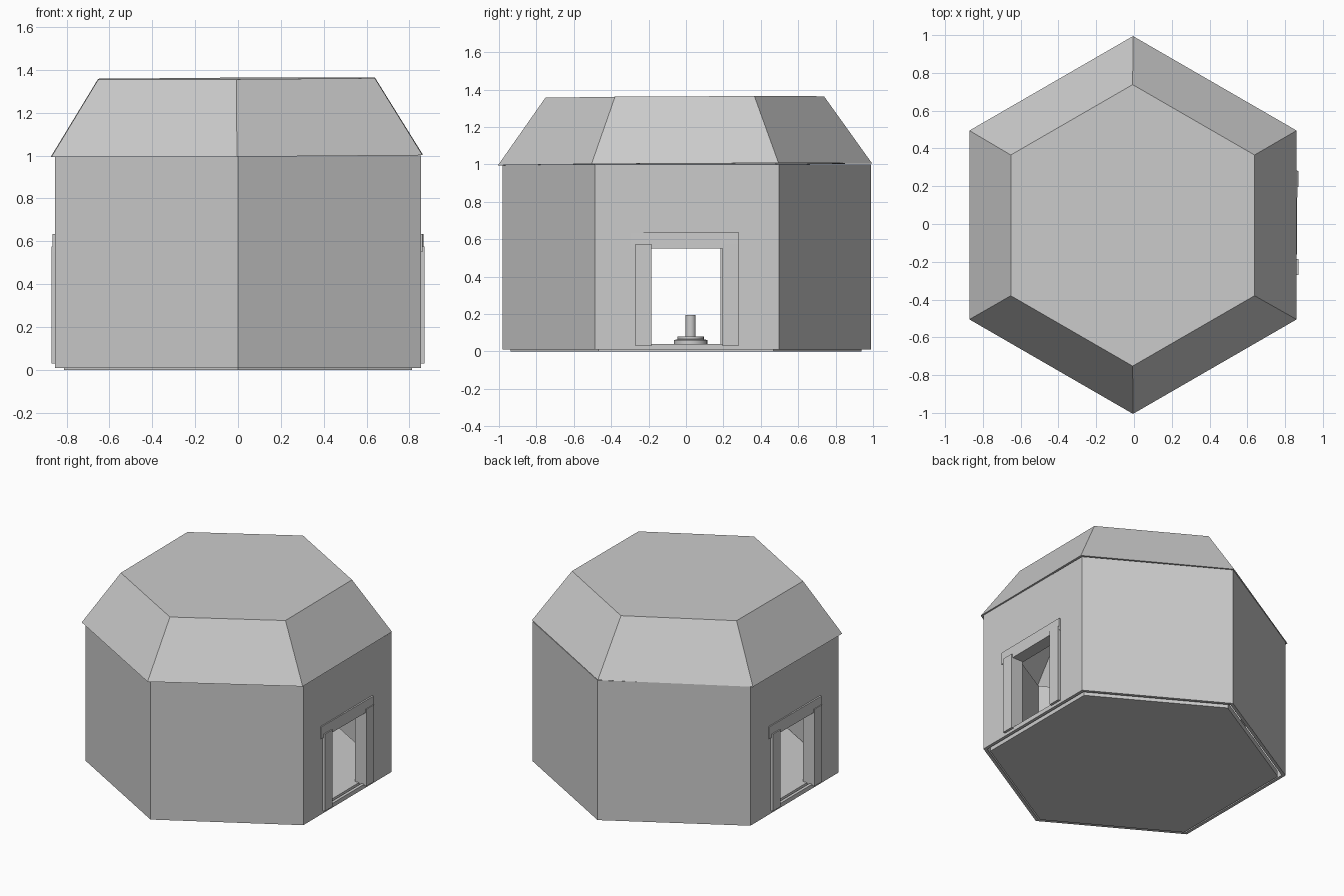
import bpy
import bmesh
from math import pi, radians, sin, cos

old = bpy.data.objects.get("Cube")
if old:
    bpy.data.objects.remove(old)

stone = bpy.data.materials.new("grey stone")
stone.use_nodes = True
COLOUR = (0.6, 0.6, 0.6, 1)
stone.diffuse_color = COLOUR
stone.node_tree.nodes["Principled BSDF"].inputs["Base Color"].default_value = COLOUR


def finish(name, bm):
    bmesh.ops.recalc_face_normals(bm, faces=bm.faces)
    mesh = bpy.data.meshes.new(name)
    bm.to_mesh(mesh)
    bm.free()
    mesh.materials.append(stone)
    obj = bpy.data.objects.new(name, mesh)
    bpy.context.scene.collection.objects.link(obj)
    return obj


def lathe(name, profile, sides, cap=False, closed=False):
    """Rings of (radius, height), with a corner on the y axis."""
    bm = bmesh.new()
    rings = []
    for r, z in profile:
        angles = [pi / 2 + 2 * pi * i / sides for i in range(sides)]
        rings.append([bm.verts.new((r * cos(a), r * sin(a), z)) for a in angles])
    pairs = list(zip(rings, rings[1:]))
    if closed:
        pairs.append((rings[-1], rings[0]))
    for low, high in pairs:
        for i in range(sides):
            j = (i + 1) % sides
            bm.faces.new((low[i], low[j], high[j], high[i]))
    if cap:
        bm.faces.new(rings[0])
        bm.faces.new(rings[-1])
    return finish(name, bm)


def box(name, low, high):
    bm = bmesh.new()
    bmesh.ops.create_cube(bm, size=1)
    for v in bm.verts:
        v.co = [(a + b) / 2 + c * (b - a) for a, b, c in zip(low, high, v.co)]
    return finish(name, bm)


# Thin hexagonal walls
walls = lathe("walls", [(0.985, 0.01), (0.985, 1.0), (0.96, 1.0), (0.96, 0.01)],
              6, closed=True)
walls.location.y = 0.005

# Doorways through both side walls
cutter = box("doorway_cutter", (-1.2, -0.2, 0.04), (1.2, 0.2, 0.59))
cutter.hide_render = True
cut = walls.modifiers.new("doorways", "BOOLEAN")
cut.operation = "DIFFERENCE"
cut.solver = "EXACT"
cut.object = cutter
bpy.context.view_layer.objects.active = walls
bpy.ops.object.modifier_apply(modifier=cut.name)
bpy.data.objects.remove(cutter)

# Floor slab
lathe("floor", [(0.937, 0), (0.937, 0.04)], 6, cap=True)

# Hollow roof with sloping sides and flat top
roof = lathe("roof", [(0.975, 1.0), (1.0, 1.0), (0.745, 1.36)], 6)
bm = bmesh.new()
bm.from_mesh(roof.data)
outer = [v for v in bm.verts if v.co.z > 1.3]
bm.faces.new(outer)
lower = [v for v in bm.verts if v.co.z < 1.1 and v.co.length < 1.4]
inner_rim = sorted(lower, key=lambda v: v.co.xy.length)[:6]
ceiling = [bm.verts.new((v.co.x * 0.75, v.co.y * 0.75, 1.34)) for v in inner_rim]
for v, top in zip(inner_rim, ceiling):
    edge = [e for e in v.link_edges if e.other_vert(v) in inner_rim]
    for e in edge:
        other = e.other_vert(v)
        k = inner_rim.index(other)
        if inner_rim.index(v) < k:
            bm.faces.new((v, other, ceiling[k], top))
bmesh.ops.contextual_create(bm, geom=[e for e in bm.edges if e.is_boundary])
bmesh.ops.recalc_face_normals(bm, faces=bm.faces)
bm.to_mesh(roof.data)
bm.free()
roof.rotation_euler = (radians(0.3), radians(-0.3), 0)

# Door frames, one turned half round for the opposite wall
for side, turn in (("left", 0), ("right", pi)):
    parts = [
        box(side + "_front_jamb", (0.78, -0.27, 0.03), (0.87, -0.185, 0.575)),
        box(side + "_back_jamb", (0.78, 0.195, 0.03), (0.87, 0.28, 0.575)),
        box(side + "_lintel", (0.775, -0.29, 0.55), (0.863, 0.29, 0.635)),
    ]
    for part in parts:
        part.rotation_euler.z = turn
    parts[2].rotation_euler.z -= radians(0.5)

# Stepped pedestal with a short post
pedestal = lathe("pedestal", [(0.09, 0.04), (0.09, 0.06), (0.07, 0.065), (0.07, 0.08),
                              (0.027, 0.08), (0.027, 0.195)], 24, cap=True)
pedestal.location.y = 0.025
bpy.ops.object.select_all(action="DESELECT")
pedestal.select_set(True)
bpy.context.view_layer.objects.active = pedestal
bpy.ops.object.shade_smooth_by_angle()
